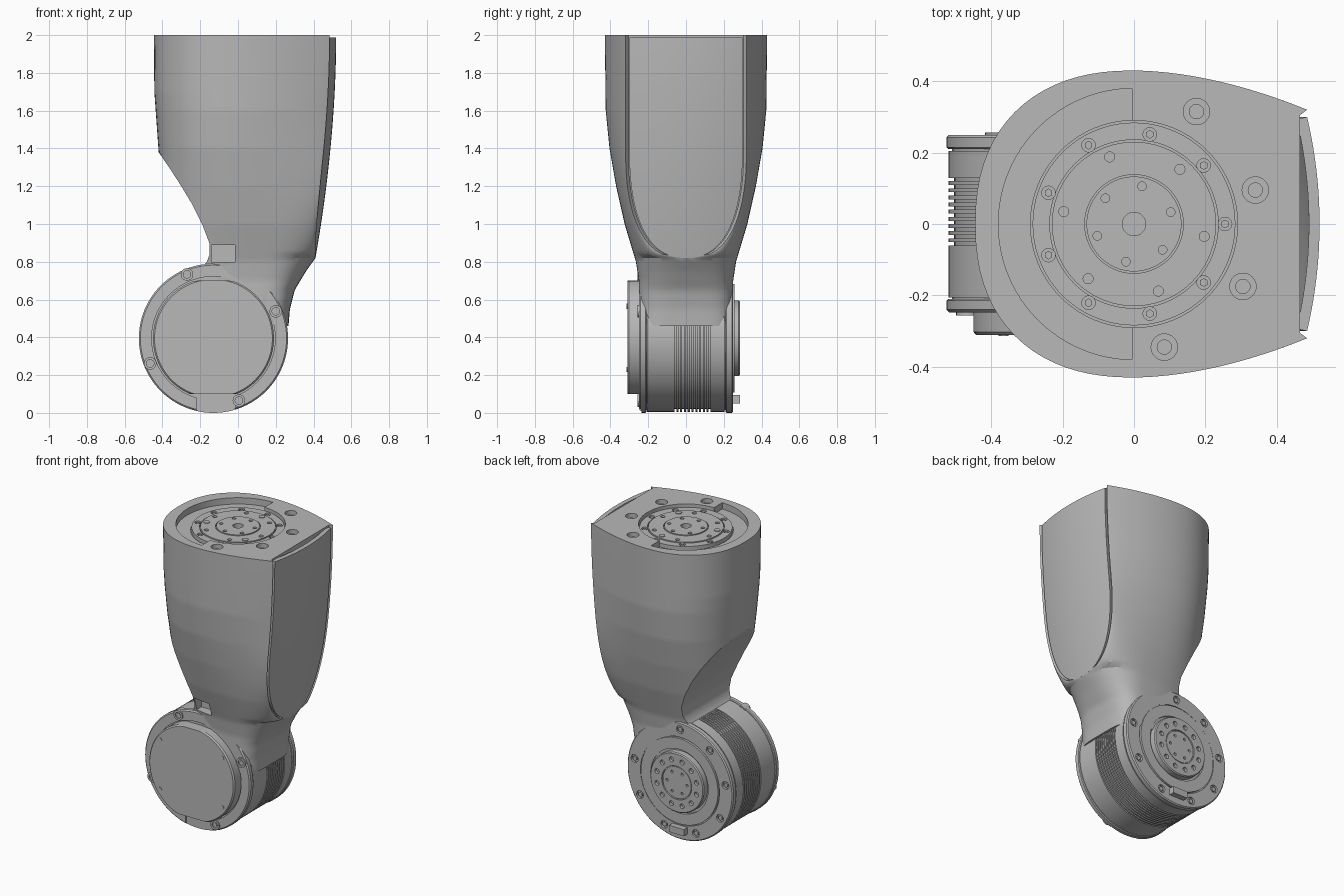
import bpy, bmesh
from math import radians, sin, cos, pi
from mathutils import Matrix, Vector

old = bpy.data.objects.get("Cube")
if old:
    bpy.data.objects.remove(old, do_unlink=True)

grey = bpy.data.materials.new("matte grey")
grey.use_nodes = True
grey.diffuse_color = (0.48, 0.48, 0.48, 1)
grey.node_tree.nodes["Principled BSDF"].inputs["Base Color"].default_value = grey.diffuse_color

# Frames: local z points out of the top, the front and the back
TOP = Matrix.Identity(4)
HUB = Matrix.Translation((-0.13, 0, 0.395))
FRONT = HUB @ Matrix.Rotation(pi / 2, 4, 'X')
BACK = HUB @ Matrix.Rotation(-pi / 2, 4, 'X')


def finish(name, bm, smooth=True):
    bmesh.ops.remove_doubles(bm, verts=bm.verts, dist=1e-5)
    bmesh.ops.recalc_face_normals(bm, faces=bm.faces)
    mesh = bpy.data.meshes.new(name)
    bm.to_mesh(mesh)
    bm.free()
    mesh.materials.append(grey)
    obj = bpy.data.objects.new(name, mesh)
    bpy.context.collection.objects.link(obj)
    if smooth:
        shade(obj)
    return obj


def activate(obj):
    bpy.ops.object.select_all(action='DESELECT')
    obj.select_set(True)
    bpy.context.view_layer.objects.active = obj


def shade(obj):
    activate(obj)
    bpy.ops.object.shade_smooth_by_angle(angle=radians(28))


def lathe(name, profile, frame, n=96):
    bm = bmesh.new()
    rings = [[bm.verts.new(frame @ Vector((r * cos(2 * pi * k / n), r * sin(2 * pi * k / n), h)))
              for k in range(n)] for r, h in profile]
    for a, b in zip(rings, rings[1:]):
        for k in range(n):
            bm.faces.new((a[k], a[k - 1], b[k - 1], b[k]))
    return finish(name, bm)


def discs(name, items, frame, n=20, smooth=True):
    """One object of several short cylinders: (x, y, radius, low, high)."""
    bm = bmesh.new()
    for x, y, r, low, high in items:
        bmesh.ops.create_cone(bm, cap_ends=True, segments=n, radius1=r, radius2=r, depth=high - low,
                              matrix=frame @ Matrix.Translation((x, y, (low + high) / 2)))
    return finish(name, bm, smooth)


def box(name, low, high):
    bm = bmesh.new()
    low, high = Vector(low), Vector(high)
    bmesh.ops.create_cube(bm, size=1, matrix=Matrix.Translation((low + high) / 2)
                          @ Matrix.Diagonal((*(high - low), 1)))
    return finish(name, bm, False)


def cut(obj, cutter):
    mod = obj.modifiers.new("cut", 'BOOLEAN')
    mod.operation, mod.solver, mod.object = 'DIFFERENCE', 'EXACT', cutter
    activate(obj)
    bpy.ops.object.modifier_apply(modifier=mod.name)
    bpy.data.objects.remove(cutter, do_unlink=True)
    shade(obj)


def circle(count, radius, start, r, low, high):
    return [(radius * cos(a), radius * sin(a), r, low, high)
            for a in (radians(start + 360 * k / count) for k in range(count))]


def lerp(table, z):
    for (z0, v0), (z1, v1) in zip(table, table[1:]):
        if z >= z1:
            return v0 + (v1 - v0) * min(1, max(0, (z0 - z) / (z0 - z1)))
    return table[-1][1]


# Shell shape by height
HALF = [(2, .43), (1.6, .425), (1.4, .405), (1.2, .37), (1, .325), (.8, .265), (.7, .25), (.4, .25)]
LEFT = [(2, -.445), (1.7, -.443), (1.38, -.42), (1, -.4), (.4, -.4)]
SCOOP = [(1.38, -.42), (1.3, -.365), (1.2, -.3), (1.1, -.24), (1, -.19), (.9, -.152),
         (.84, -.15), (.8, -.165), (.76, -.2), (.4, -.2)]
WIDEST = [(2, 0), (1.4, .01), (1, .08), (.8, .12), (.4, .05)]
NECK = [(.82, .41), (.75, .36), (.65, .3), (.55, .275), (.4, .262)]
POWER = [(2, 1.8), (1.2, 1.8), (.82, 2.5), (.46, 4)]
ROUND = [(2, 1), (1.2, .9), (.82, .45), (.46, .25)]


def panel_half(z):
    t = min(1, max(0, (1.4 - z) / .58))
    return .3 * (1 - t ** 2.4) ** (1 / 2.4)


def panel_x(z, y):
    return .52 - .11 * ((2 - z) / 1.18) ** 1.9 - .035 * (y / .3) ** 2


def section(z, n=40):
    half, left, mid, w = lerp(HALF, z), lerp(LEFT, z), lerp(WIDEST, z), panel_half(z)
    right = panel_x(z, w) if z >= .82 else lerp(NECK, z)
    start = max(left, lerp(SCOOP, z)) if z < 1.38 else left
    lip = .02 * min(1, w / .1)
    pts = []
    for i in range(n + 1):
        x = start + (right - start) * (1 - cos(pi * i / n)) / 2
        if x < mid:
            y = half * max(0, 1 - ((mid - x) / (mid - left)) ** 2.3) ** (1 / 2.3)
        else:
            t = min(1, (x - mid) / (right - mid))
            e = (w + lip) / half
            y = half * (e + (1 - e) * (1 - t ** lerp(POWER, z)) ** lerp(ROUND, z))
        pts.append((x, y))
    pts.append((right - lip, w + lip / 4))
    return pts + [(x, -y) for x, y in reversed(pts)]


# Main shell, lofted
bm = bmesh.new()
rows = [[bm.verts.new((x, y, z)) for x, y in section(z)] for z in (.46 + .02 * i for i in range(78))]
for a, b in zip(rows, rows[1:]):
    for k in range(len(a)):
        bm.faces.new((a[k - 1], a[k], b[k], b[k - 1]))
bm.faces.new(rows[0])
bm.faces.new(rows[-1])
shell = finish("shell", bm)

# Recesses in the top face, and the pocket in the neck
cut(shell, discs("drive_recess", [(0, 0, .29, 1.95, 2.05)], TOP, 96))
half_disc = discs("half_recess", [(0, 0, .38, 1.957, 2.06)], TOP, 96)
for v in half_disc.data.vertices:
    v.co.x = min(v.co.x, -.005)
cut(shell, half_disc)
holes = [(.175, .315), (.34, .095), (.305, -.175), (.085, -.345)]
cut(shell, discs("mount_holes", [(x, y, .037, 1.97, 2.04) for x, y in holes], TOP, 32))
cut(shell, discs("mount_bores", [(x, y, .02, 1.92, 2.03) for x, y in holes], TOP, 24))
cut(shell, box("neck_pocket", (-.14, -.33, .8), (-.015, -.19, .89)))

# Curved cover panel
bm = bmesh.new()
grid = []
for i in range(41):
    z = .82 + 1.168 * (i / 40) ** 2
    w = panel_half(z)
    grid.append([bm.verts.new((panel_x(z, w * j / 10), w * j / 10, z)) for j in range(-10, 11)])
for a, b in zip(grid, grid[1:]):
    for j in range(20):
        bm.faces.new((a[j], a[j + 1], b[j + 1], b[j]))
panel = finish("cover_panel", bm)
if panel.data.polygons[-1].normal.x < 0:
    panel.data.flip_normals()
thick = panel.modifiers.new("thickness", 'SOLIDIFY')
thick.thickness, thick.offset = .03, -1
activate(panel)
bpy.ops.object.modifier_apply(modifier=thick.name)
shade(panel)

# Top drive flange with its bolts and pins
drive = lathe("top_drive", [(0, 1.9), (.284, 1.9), (.284, 1.98), (.236, 1.98), (.236, 1.965), (.23, 1.965),
                            (.23, 1.984), (.138, 1.984), (.138, 1.972), (.133, 1.972), (.133, 1.988),
                            (0, 1.988)], TOP)
cut(drive, discs("drive_holes", circle(9, .255, 0, .019, 1.96, 2.02) + circle(6, .2, 50, .014, 1.965, 2.02)
                 + circle(6, .108, 18, .012, 1.97, 2.02) + [(0, 0, .033, 1.95, 2.02)], TOP))
discs("drive_bolts", circle(9, .255, 0, .012, 1.95, 1.975), TOP, 6, False)
discs("drive_pins", circle(3, .2, 78, .019, 1.97, 1.988), TOP)

# Motor barrel with cooling grooves
fins = []
for k in range(10):
    y = -.06 + .02 * k
    fins += [(.389, y), (.374, y), (.374, y + .009), (.389, y + .009)]
lathe("motor_barrel", [(0, -.23), (.38, -.23), (.38, -.206), (.389, -.206)] + fins
      + [(.389, .204), (.38, .204), (.38, .23), (0, .23)], BACK)

# Front flange and flattened front cap
flange = lathe("front_flange", [(0, .21), (.39, .21), (.395, .215), (.395, .24), (.387, .248), (.327, .248),
                                (.327, .235), (0, .235)], FRONT)
cut(flange, box("flange_notch", (-.22, -.3, -.05), (-.015, -.236, .15)))
cap = lathe("front_cap", [(0, .2), (.316, .2), (.32, .205), (.32, .302), (.312, .311), (0, .311)], FRONT)
for v in cap.data.vertices:
    v.co.z = min(.7, max(.1, v.co.z))
bosses = [(-.14, .338), (.33, .143), (-.335, -.133), (.135, -.33)]
boss = discs("front_bosses", [(x, y, .033, .2, .256) for x, y in bosses], FRONT, 32)
cut(boss, discs("boss_holes", [(x, y, .02, .24, .28) for x, y in bosses], FRONT))
discs("front_bolts", [(x, y, .013, .23, .25) for x, y in bosses], FRONT, 6, False)
discs("cap_screws", [(x, y, .014, .3, .314) for x in (-.235, .23) for y in (-.165, .17)], FRONT, 12)

# Back flange, output disc and locating bar
back = lathe("back_flange", [(0, .21), (.39, .21), (.395, .215), (.395, .243), (.388, .25), (.295, .25),
                             (.295, .24), (.288, .24), (.288, .256), (.215, .256), (.215, .24),
                             (0, .24)], BACK)
cut(back, discs("back_holes", circle(9, .345, -90, .026, .235, .3), BACK, 24))
discs("back_bolts", circle(9, .345, -90, .016, .22, .247), BACK, 6, False)
output = lathe("output_disc", [(0, .2), (.2, .2), (.2, .278), (.194, .285), (.112, .285), (.112, .275),
                               (.106, .275), (.106, .282), (0, .282)], BACK)
cut(output, discs("output_holes", circle(12, .153, 15, .016, .265, .32)
                  + circle(6, .075, 0, .009, .27, .32), BACK))
box("locating_bar", (-.185, .23, .05), (-.075, .287, .095))
